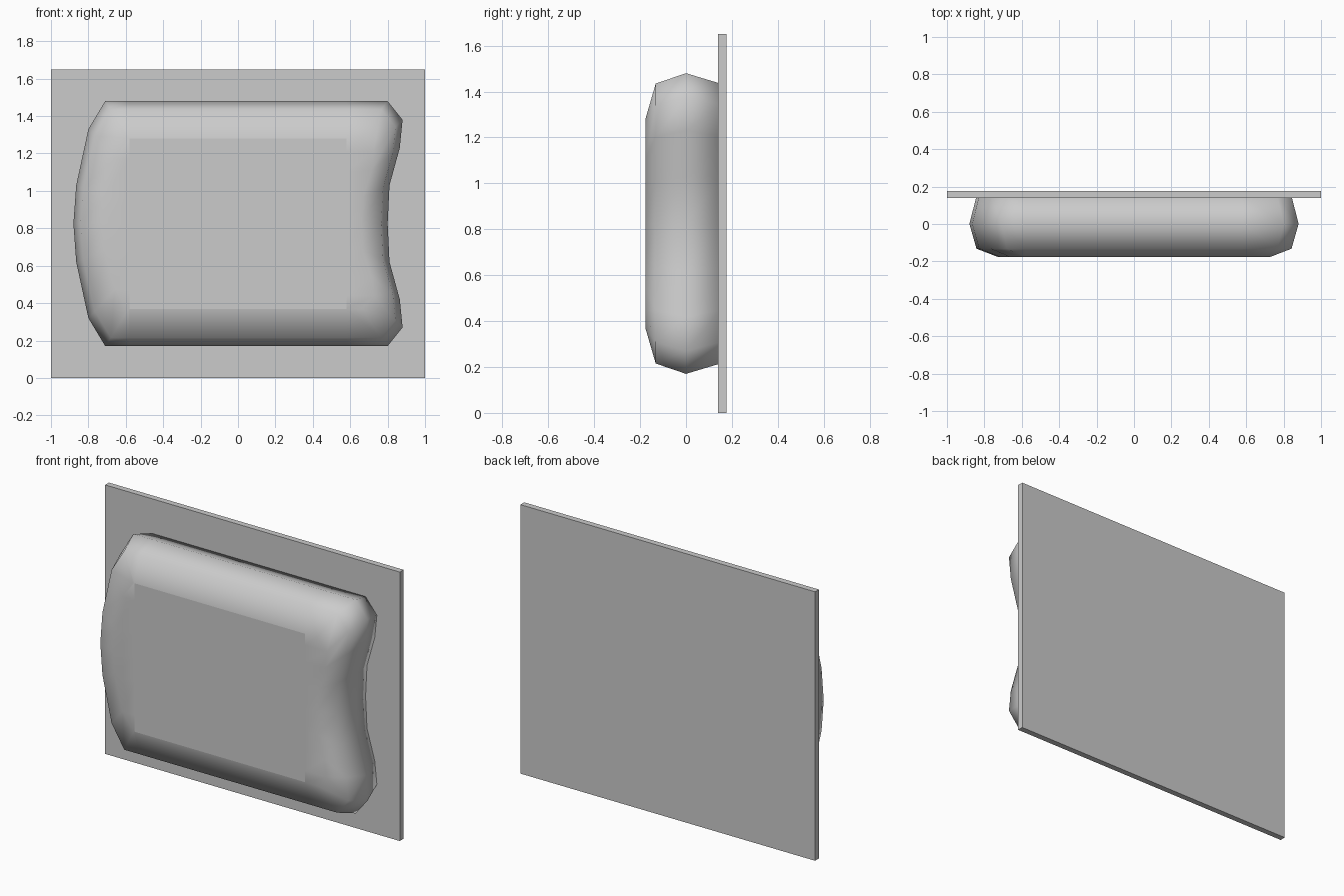
import bpy, bmesh

if "Cube" in bpy.data.objects:
    bpy.data.objects.remove(bpy.data.objects["Cube"])

MID = 0.825   # centre height
COL = 0.58    # half width of the flat front panel

# Back board
bpy.ops.mesh.primitive_cube_add(size=1, location=(0, 0.1585, MID))
board = bpy.context.object
board.name = "back_board"
board.scale = (2.0, 0.037, 1.65)
bpy.ops.object.transform_apply(location=False, rotation=False, scale=True)

# Cushion outline: half profiles (x, height from centre), mirrored top to bottom
left_half = [(-0.88, 0), (-0.865, 0.205), (-0.80, 0.505), (-0.71, 0.655), (-COL, 0.655)]
right_half = [(0.80, 0), (0.81, 0.205), (0.865, 0.405), (0.88, 0.555), (0.80, 0.655), (COL, 0.655)]


def full(half):
    """Bottom-to-top side from its upper half."""
    return [(x, -h) for x, h in reversed(half[1:])] + half


left, right = full(left_half), full(right_half)
outline = right + left[::-1]          # counter-clockwise seen from the front

bm = bmesh.new()


def ring(y, sx, sz):
    return [bm.verts.new((x if abs(x) <= COL else x * sx, y, MID + h * sz))
            for x, h in outline]


# Rounded rim, front to back
rings = [ring(-0.177, 0.825, 0.695), ring(-0.132, 0.957, 0.931),
         ring(0.0, 1, 1), ring(0.15, 0.957, 0.931)]
n = len(outline)
for a, b in zip(rings, rings[1:]):
    for i in range(n):
        j = (i + 1) % n
        bm.faces.new((a[i], a[j], b[j], b[i]))
bm.faces.new(rings[-1])


# Front side strips and flat centre panel
def strip(side, sign):
    """Fill between a curved side and the panel edge; return the edge verts."""
    edge = [side[0]]
    for v in side[2:-2]:
        edge.append(bm.verts.new((sign * COL, v.co.y, v.co.z)))
    edge.append(side[-1])
    inner = side[1:-1]
    bm.faces.new((edge[0], inner[0], inner[1], edge[1]))
    for k in range(1, len(inner) - 2):
        bm.faces.new((edge[k], inner[k], inner[k + 1], edge[k + 1]))
    bm.faces.new((edge[-2], inner[-2], inner[-1], edge[-1]))
    return edge


front = rings[0]
r_edge = strip(front[:len(right)], 1)
l_edge = strip(front[len(right):], -1)
panel = bm.faces.new(r_edge + l_edge)
bmesh.ops.recalc_face_normals(bm, faces=bm.faces)
for f in bm.faces:
    f.smooth = f is not panel

mesh = bpy.data.meshes.new("cushion")
bm.to_mesh(mesh)
bm.free()
cushion = bpy.data.objects.new("cushion", mesh)
bpy.context.collection.objects.link(cushion)
